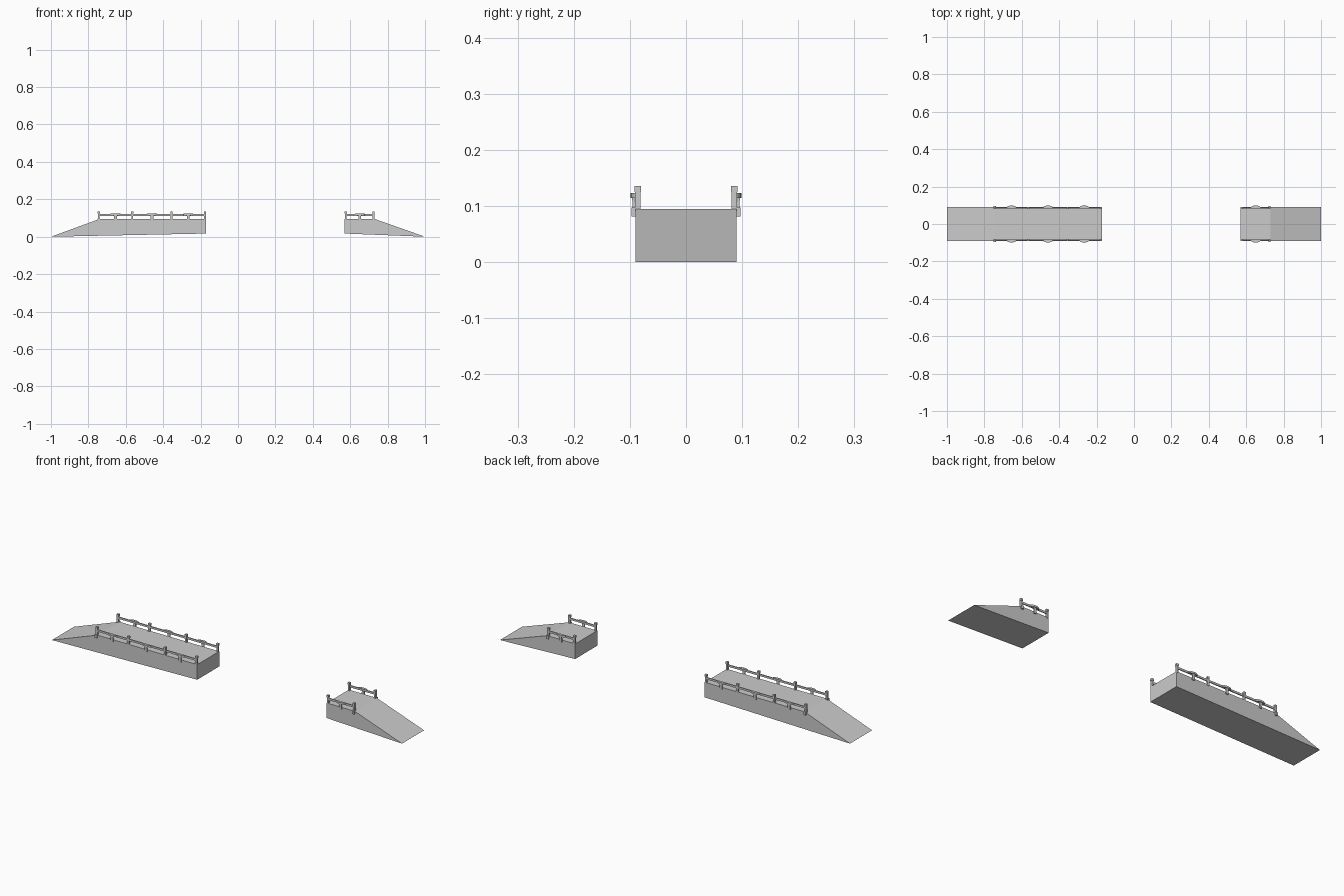
import bpy, bmesh, math

if "Cube" in bpy.data.objects:
    bpy.data.objects.remove(bpy.data.objects["Cube"])


def mesh_object(name, bm):
    bmesh.ops.recalc_face_normals(bm, faces=bm.faces)
    mesh = bpy.data.meshes.new(name)
    bm.to_mesh(mesh)
    bm.free()
    obj = bpy.data.objects.new(name, mesh)
    bpy.context.collection.objects.link(obj)
    return obj


def prism(name, outline, to_3d, depth):
    """Extrude a flat outline along the depth vector."""
    bm = bmesh.new()
    face = bm.faces.new([bm.verts.new(to_3d(*p)) for p in outline])
    ext = bmesh.ops.extrude_face_region(bm, geom=[face])["geom"]
    bmesh.ops.translate(bm, vec=depth, verts=[v for v in ext if isinstance(v, bmesh.types.BMVert)])
    return mesh_object(name, bm)


def box(name, x, y, z):
    outline = [(x[0], z[0]), (x[1], z[0]), (x[1], z[1]), (x[0], z[1])]
    return prism(name, outline, lambda a, b: (a, y[0], b), (0, y[1] - y[0], 0))


def mirror_y(obj):
    mod = obj.modifiers.new("mirror", "MIRROR")
    mod.use_axis = (False, True, False)
    mod.use_clip = False


# Sloped ramp bodies
W = 0.09
for name, outline in {
    "long_ramp": [(-1, 0), (-0.17, 0.017), (-0.17, 0.095), (-0.74, 0.095)],
    "short_ramp": [(1, 0), (0.57, 0.017), (0.57, 0.095), (0.73, 0.095)],
}.items():
    prism(name, outline, lambda x, z: (x, -W, z), (0, 2 * W, 0))


def post(x, end_of_ramp):
    h = 0.006
    parts = [box("post", (x - h * 0.8, x + h * 0.8), (0.081, 0.091), (0.09, 0.128)),
             box("post_cap", (x - h, x + h), (0.080, 0.092), (0.125, 0.136))]
    # Fixing block on the outer wall, only where the slope begins
    if end_of_ramp:
        parts.append(box("post_foot", (x - h, x + h), (0.089, 0.097), (0.081, 0.097)))
    for p in parts:
        mirror_y(p)


def rail(x0, x1):
    mirror_y(box("rail", (x0, x1), (0.084, 0.089), (0.112, 0.122)))


def bracket(x):
    # Bowed seat on the rail, with a leaning stem down to the wall
    n = 8
    arc = [(x + 0.026 * math.cos(math.pi * i / n), 0.087 + 0.012 * math.sin(math.pi * i / n))
           for i in range(n + 1)]
    mirror_y(prism("bowed_plate", arc, lambda a, b: (a, b, 0.114), (0, 0, 0.009)))
    side = [(0.092, 0.116), (0.096, 0.116), (0.095, 0.085), (0.089, 0.085)]
    mirror_y(prism("stem", side, lambda y, z: (x - 0.007, y, z), (0.014, 0, 0)))


# Railings: posts, rails between them and a bracket in each bay
for posts, slope_post in (([-0.745, -0.565, -0.355, -0.176], -0.745),
                          ([0.576, 0.725], 0.725)):
    for x in posts:
        post(x, x == slope_post)
    rail(posts[0], posts[-1])
    for a, b in zip(posts, posts[1:]):
        bracket((a + b) / 2)
